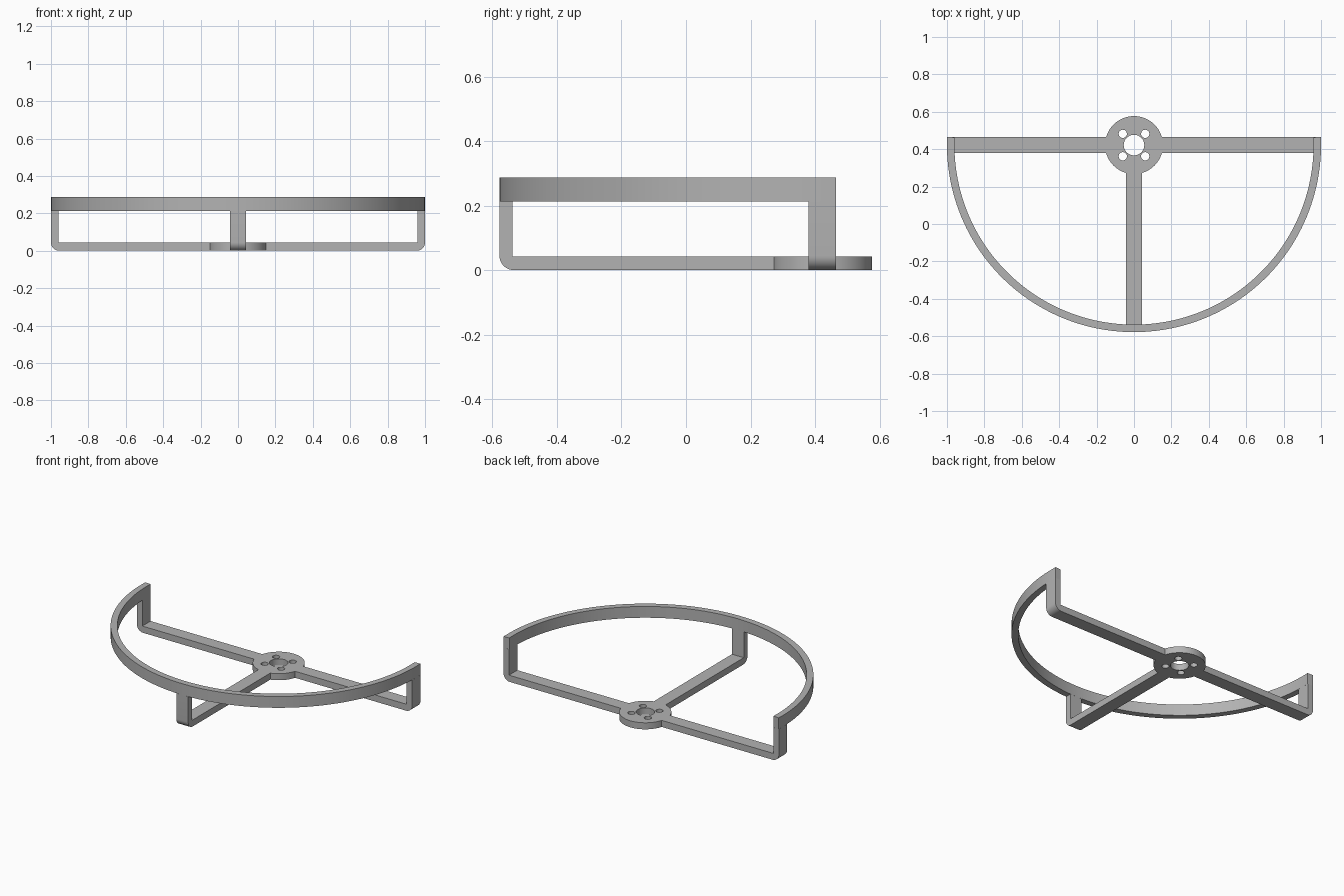
import bpy, bmesh
from math import sin, cos, pi, radians, asin
from mathutils import Matrix

if "Cube" in bpy.data.objects:
    bpy.data.objects.remove(bpy.data.objects["Cube"], do_unlink=True)

CENTRE_Y = 0.422      # hub and rim share this axis
BAR = 0.043           # bar thickness and half width
RIM_LOW, RIM_TOP = 0.213, 0.287

grey = bpy.data.materials.new("plain grey")
grey.use_nodes = True
colour = (0.45, 0.45, 0.45, 1)
grey.diffuse_color = colour
grey.node_tree.nodes["Principled BSDF"].inputs["Base Color"].default_value = colour


def arc(cx, cy, radius, start, end, steps):
    """Points along an arc, both ends included."""
    angles = [start + (end - start) * i / steps for i in range(steps + 1)]
    return [(cx + radius * cos(a), cy + radius * sin(a)) for a in angles]


def circle(cx, cy, radius, steps):
    return arc(cx, cy, radius, 0, 2 * pi, steps)[:-1]


def plate(name, loops, depth, matrix):
    """Fill closed outlines (inner ones become holes), thicken and place."""
    curve = bpy.data.curves.new(name, "CURVE")
    curve.dimensions = "2D"
    curve.fill_mode = "BOTH"
    curve.extrude = depth / 2
    for loop in loops:
        spline = curve.splines.new("POLY")
        spline.points.add(len(loop) - 1)
        for point, (x, y) in zip(spline.points, loop):
            point.co = (x, y, 0, 1)
        spline.use_cyclic_u = True
    obj = bpy.data.objects.new(name, curve)
    bpy.context.collection.objects.link(obj)
    bpy.ops.object.select_all(action="DESELECT")
    obj.select_set(True)
    bpy.context.view_layer.objects.active = obj
    bpy.ops.object.convert(target="MESH")
    obj = bpy.context.object
    obj.name = name
    bm = bmesh.new()
    bm.from_mesh(obj.data)
    bmesh.ops.remove_doubles(bm, verts=bm.verts, dist=1e-5)
    bmesh.ops.recalc_face_normals(bm, faces=bm.faces)
    bm.transform(matrix)
    bm.to_mesh(obj.data)
    bm.free()
    obj.data.materials.clear()
    obj.data.materials.append(grey)
    bpy.ops.object.shade_smooth_by_angle(angle=radians(30))


# Hub disc with a centre bore and four bolt holes
bolt = 0.06
hub = [circle(0, 0, 0.155, 64), circle(0, 0, 0.055, 40)]
hub += [circle(x, y, 0.022, 24) for x in (-bolt, bolt) for y in (-bolt, bolt)]
plate("hub", hub, BAR, Matrix.Translation((0, CENTRE_Y, BAR / 2)))

# Half-round rim, running slightly past the side arms' centre line
over = asin(BAR)
rim = arc(0, 0, 1, -pi - over, over, 96) + arc(0, 0, 0.96, over, -pi - over, 96)
plate("rim", [rim], RIM_TOP - RIM_LOW,
      Matrix.Translation((0, CENTRE_Y, (RIM_LOW + RIM_TOP) / 2)))

# Three bent arms: flat bar, rounded outer corner, upright post to the rim
bend = 0.045
arm = [(0.145, BAR), (0.145, 0)]
arm += arc(1 - bend, bend, bend, -pi / 2, 0, 10)
arm += [(1, RIM_LOW), (0.96, RIM_LOW), (0.96, BAR)]
upright = Matrix.Rotation(pi / 2, 4, "X")
for name, turn in (("left_arm", 0), ("front_arm", -pi / 2), ("right_arm", pi)):
    place = Matrix.Translation((0, CENTRE_Y, 0)) @ Matrix.Rotation(turn, 4, "Z")
    plate(name, [arm], 2 * BAR, place @ upright)
